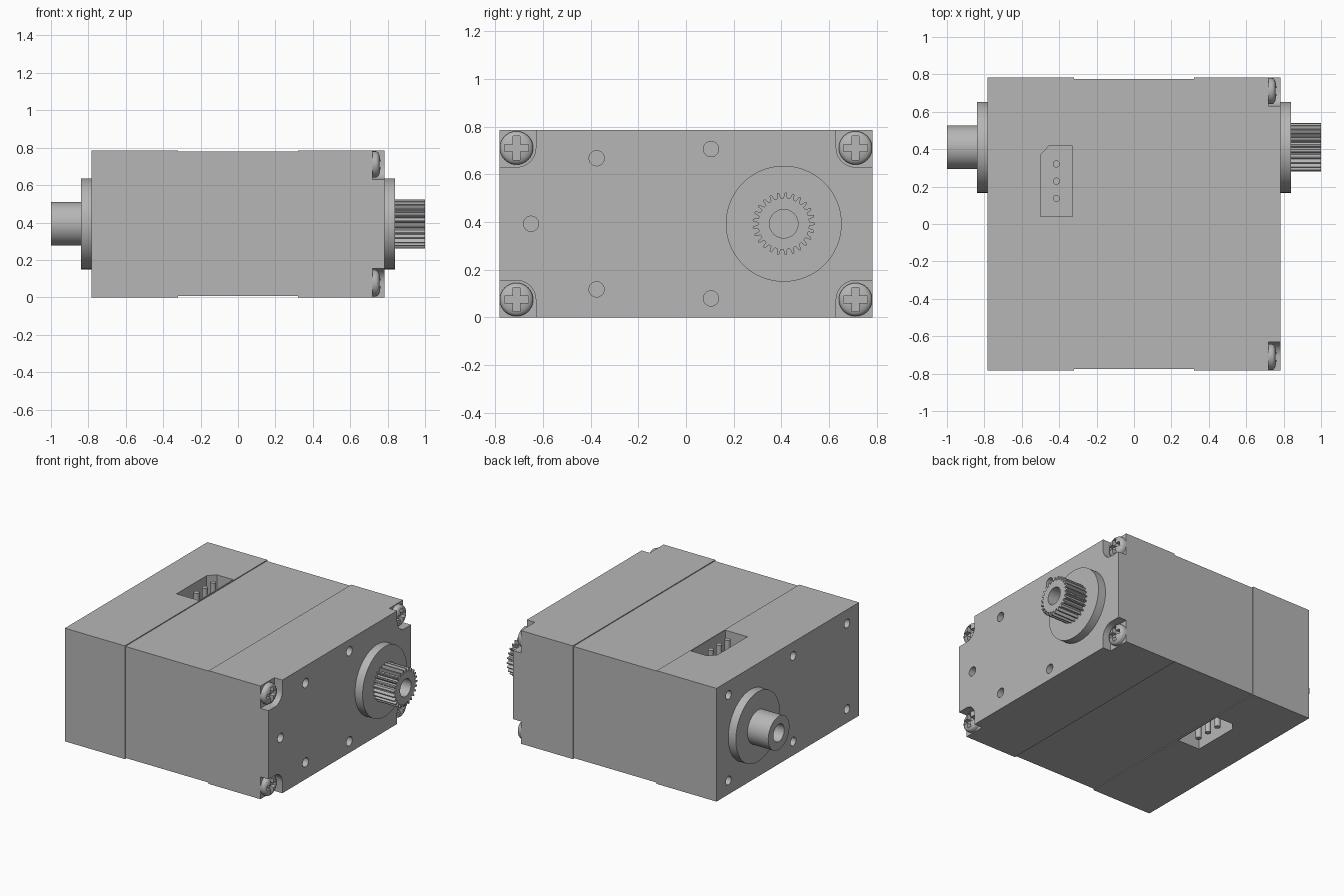
import bpy, bmesh
from math import cos, sin, pi, radians
from mathutils import Vector

cube = bpy.data.objects.get("Cube")
if cube:
    bpy.data.objects.remove(cube)

HALF, HEIGHT = 0.782, 0.786
MID = HEIGHT / 2
AXLE = (0.41, MID)          # y, z of the output axis

metal = bpy.data.materials.new("plain grey")
metal.use_nodes = True
GREY = (0.47, 0.47, 0.47, 1)
metal.diffuse_color = GREY
metal.node_tree.nodes["Principled BSDF"].inputs["Base Color"].default_value = GREY


def circle(centre, r, n=48):
    return [(centre[0] + r * cos(2 * pi * i / n), centre[1] + r * sin(2 * pi * i / n)) for i in range(n)]


def loft(bm, sections, axis="x"):
    """Skin a closed solid through (position, outline) sections along an axis."""
    rings = []
    for pos, outline in sections:
        rings.append([bm.verts.new((pos, u, v) if axis == "x" else (u, v, pos)) for u, v in outline])
    faces = [bm.faces.new(rings[0]), bm.faces.new(rings[-1])]
    for a, b in zip(rings, rings[1:]):
        for i in range(len(a)):
            j = (i + 1) % len(a)
            faces.append(bm.faces.new((a[i], a[j], b[j], b[i])))
    bmesh.ops.recalc_face_normals(bm, faces=faces)


def prism(bm, outline, start, end, axis="x"):
    loft(bm, [(start, outline), (end, outline)], axis)


def to_object(name, bm):
    mesh = bpy.data.meshes.new(name)
    bm.to_mesh(mesh)
    bm.free()
    mesh.materials.append(metal)
    obj = bpy.data.objects.new(name, mesh)
    bpy.context.scene.collection.objects.link(obj)
    return obj


def finish(name, bm, cut=None):
    """Make the part, carve the cutters out of it and shade it."""
    obj = to_object(name, bm)
    bpy.ops.object.select_all(action="DESELECT")
    bpy.context.view_layer.objects.active = obj
    obj.select_set(True)
    if cut:
        cutter = to_object(name + "_cutter", cut)
        cutter.hide_render = True
        mod = obj.modifiers.new("carve", "BOOLEAN")
        mod.operation, mod.solver, mod.object = "DIFFERENCE", "EXACT", cutter
        bpy.ops.object.modifier_apply(modifier=mod.name)
        bpy.data.objects.remove(cutter)
    bpy.ops.object.shade_smooth_by_angle(angle=radians(30))
    return obj


# Case with a slightly recessed middle band
def case_section(inset):
    y, lo, hi = HALF - inset, inset, HEIGHT - inset
    return [(-y, lo), (y, lo), (y, hi), (-y, hi)]


case, cut = bmesh.new(), bmesh.new()
full, band = case_section(0), case_section(0.006)
loft(case, [(-HALF, full), (-0.322, full), (-0.322, band), (0.322, band), (0.322, full), (HALF, full)])

# Rounded screw notches at the four corners of the gear side
arc = [(0.71 + 0.08 * cos(a), 0.318 + 0.08 * sin(a)) for a in [pi + pi / 2 * i / 10 for i in range(11)]]
notch = [(0.85, 0.45), (0.63, 0.45)] + arc + [(0.85, 0.238)]
corners = [(sy, sz) for sy in (-1, 1) for sz in (-1, 1)]
for sy, sz in corners:
    prism(cut, [(sy * y, MID + sz * z) for y, z in notch], 0.72, 0.85)

# Mounting holes on both ends
for y, dz in ((-0.375, 0.275), (-0.375, -0.275), (-0.65, 0), (0.105, 0.313), (0.105, -0.313)):
    prism(cut, circle((y, MID + dz), 0.032, 32), 0.62, 0.85)
for y in (-0.65, -0.06, 0.65):
    for dz in (-0.297, 0.297):
        prism(cut, circle((y, MID + dz), 0.03, 32), -0.85, -0.62)

# Connector pockets on the top and the underside
pocket = [(-0.5, 0.04), (-0.33, 0.04), (-0.33, 0.417), (-0.455, 0.417), (-0.5, 0.37)]
prism(cut, pocket, HEIGHT - 0.2, HEIGHT + 0.1, "z")
prism(cut, pocket, -0.1, 0.2, "z")
finish("case", case, cut)

# Connector pins
for side, start, end in (("top", HEIGHT - 0.21, HEIGHT - 0.003), ("bottom", 0.003, 0.21)):
    for i in range(3):
        bm = bmesh.new()
        prism(bm, circle((-0.415, 0.137 + 0.092 * i), 0.019, 24), start, end, "z")
        finish(f"{side}_pin_{i + 1}", bm)

# Round bosses on both ends
for name, sign in (("left_boss", 1), ("right_boss", -1)):
    bm = bmesh.new()
    prism(bm, circle(AXLE, 0.243, 96), sign * 0.76, sign * 0.84)
    finish(name, bm)

# Splined output shaft with a screw hole
TEETH = 25
spline = []
for i in range(TEETH):
    for step, r in ((-0.3, 0.108), (-0.18, 0.126), (-0.1, 0.131), (0.1, 0.131), (0.18, 0.126), (0.3, 0.108)):
        a = 2 * pi * (i + step) / TEETH
        spline.append((AXLE[0] + r * cos(a), AXLE[1] + r * sin(a)))
gear, bore = bmesh.new(), bmesh.new()
prism(gear, spline, 0.83, 1.0)
prism(bore, circle(AXLE, 0.06), 0.845, 1.1)
finish("splined_shaft", gear, bore)

# Plain idler shaft with a screw hole
idler, bore = bmesh.new(), bmesh.new()
prism(idler, circle(AXLE, 0.116, 64), -1.0, -0.83)
prism(bore, circle(AXLE, 0.06), -1.1, -0.845)
finish("idler_shaft", idler, bore)

# Domed corner screws with cross slots
profile = ((0.7, 0.07), (0.738, 0.07), (0.747, 0.066), (0.754, 0.057), (0.759, 0.042), (0.762, 0.02))
A, W = 0.05, 0.015
cross = [(A, -W), (A, W), (W, W), (W, A), (-W, A), (-W, W), (-A, W), (-A, -W), (-W, -W), (-W, -A), (W, -A), (W, -W)]
for n, (sy, sz) in enumerate(corners):
    centre = (sy * 0.711, MID + sz * 0.318)
    head, slot = bmesh.new(), bmesh.new()
    loft(head, [(x, circle(centre, r)) for x, r in profile])
    prism(slot, [(centre[0] + u, centre[1] + v) for u, v in cross], 0.73, 0.85)
    finish(f"corner_screw_{n + 1}", head, slot)
